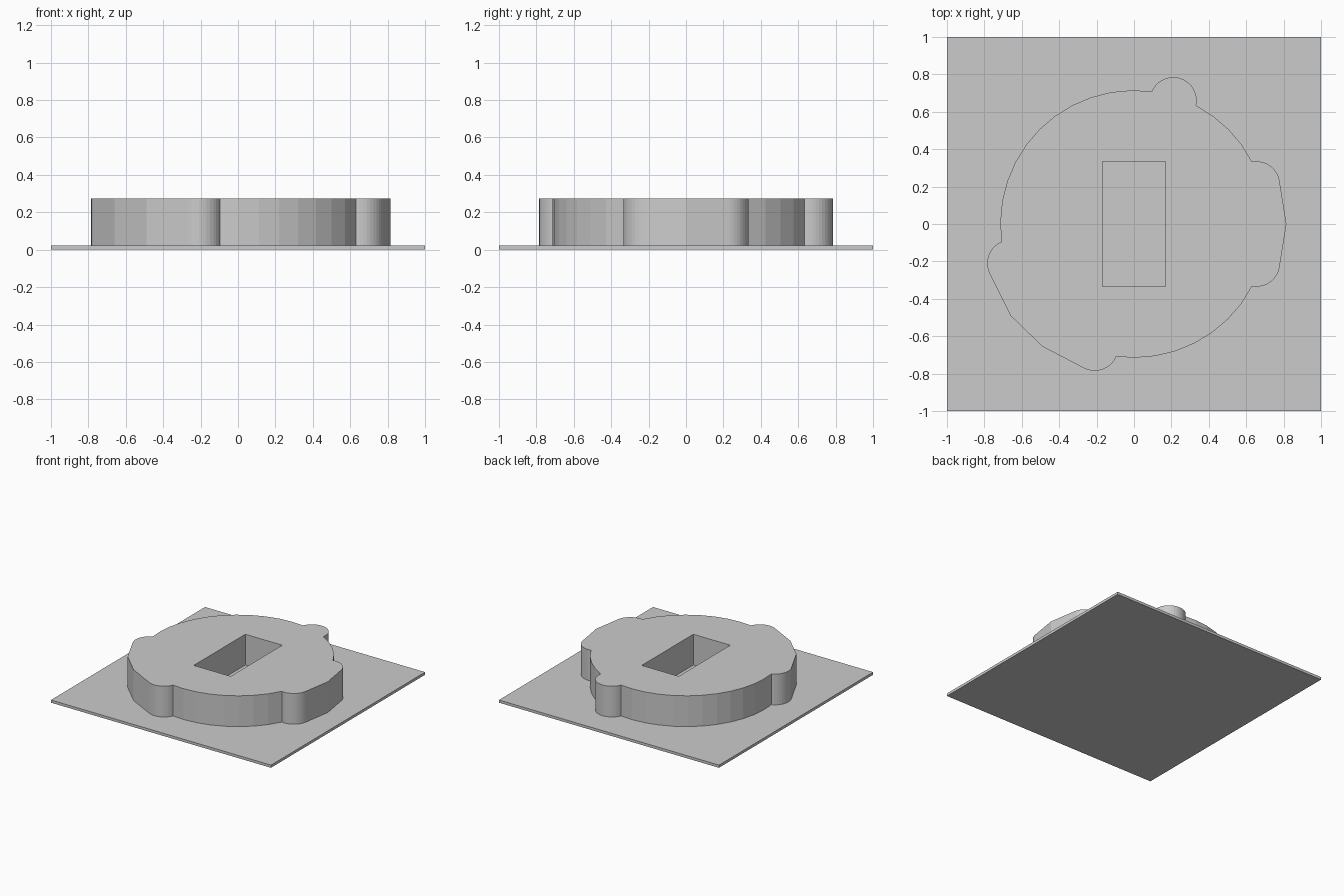
import bpy
import bmesh
from math import cos, sin, radians

cube = bpy.data.objects.get("Cube")
if cube:
    bpy.data.objects.remove(cube, do_unlink=True)

grey = bpy.data.materials.new("light grey")
grey.use_nodes = True
colour = (0.6, 0.6, 0.6, 1)
grey.diffuse_color = colour
grey.node_tree.nodes["Principled BSDF"].inputs["Base Color"].default_value = colour

PLATE_TOP, BODY_TOP = 0.022, 0.275
RADIUS, LOBE = 0.715, 0.125


def finish(name, bm):
    bmesh.ops.recalc_face_normals(bm, faces=bm.faces)
    mesh = bpy.data.meshes.new(name)
    bm.to_mesh(mesh)
    bm.free()
    mesh.materials.append(grey)
    obj = bpy.data.objects.new(name, mesh)
    bpy.context.collection.objects.link(obj)
    return obj


def block(name, half_x, half_y, bottom, top):
    bm = bmesh.new()
    bmesh.ops.create_cube(bm, size=1)
    bmesh.ops.scale(bm, verts=bm.verts, vec=(2 * half_x, 2 * half_y, top - bottom))
    bmesh.ops.translate(bm, verts=bm.verts, vec=(0, 0, (top + bottom) / 2))
    return finish(name, bm)


def arc(cx, cy, r, start, end, step):
    n = max(1, round((end - start) / step))
    angles = [radians(start + (end - start) * i / n) for i in range(n + 1)]
    return [(cx + r * cos(a), cy + r * sin(a)) for a in angles]


# Body outline, counter-clockwise: rim arcs joined by rounded lobes
def rim(start, end):
    return arc(0, 0, RADIUS, start, end, 9)


def lobe(cx, cy, start, end):
    return arc(cx, cy, LOBE, start, end, 9)


outline = (
    lobe(0.655, -0.21, 259, 348) + [(0.815, 0)]
    + lobe(0.655, 0.21, 12, 101)
    + rim(28, 62)[1:-1]
    + lobe(0.21, 0.66, -12, 157)
    + rim(82, 188)[1:-1]
    + lobe(-0.66, -0.21, 113, 207)
    + [(-0.66, -0.49), (-0.49, -0.655)]
    + lobe(-0.21, -0.66, 243, 337)
    + rim(261.5, 332)[1:-1]
)

# Body: the outline extruded, with a rectangular well cut down to the plate
bm = bmesh.new()
face = bm.faces.new([bm.verts.new((x, y, PLATE_TOP)) for x, y in outline])
top = bmesh.ops.extrude_face_region(bm, geom=[face], use_keep_orig=True)["geom"]
bmesh.ops.translate(bm, verts=[v for v in top if isinstance(v, bmesh.types.BMVert)],
                    vec=(0, 0, BODY_TOP - PLATE_TOP))
body = finish("body", bm)

cutter = block("well_cutter", 0.168, 0.335, -0.1, 0.5)
cutter.hide_render = True
cutter.hide_set(True)
cut = body.modifiers.new("well", 'BOOLEAN')
cut.operation = 'DIFFERENCE'
cut.solver = 'EXACT'
cut.object = cutter

# Apply the cut and drop the cutter
bpy.context.view_layer.objects.active = body
bpy.ops.object.select_all(action='DESELECT')
body.select_set(True)
bpy.ops.object.modifier_apply(modifier="well")
bpy.data.objects.remove(cutter, do_unlink=True)

# Base plate
block("base_plate", 1, 1, 0, PLATE_TOP)
